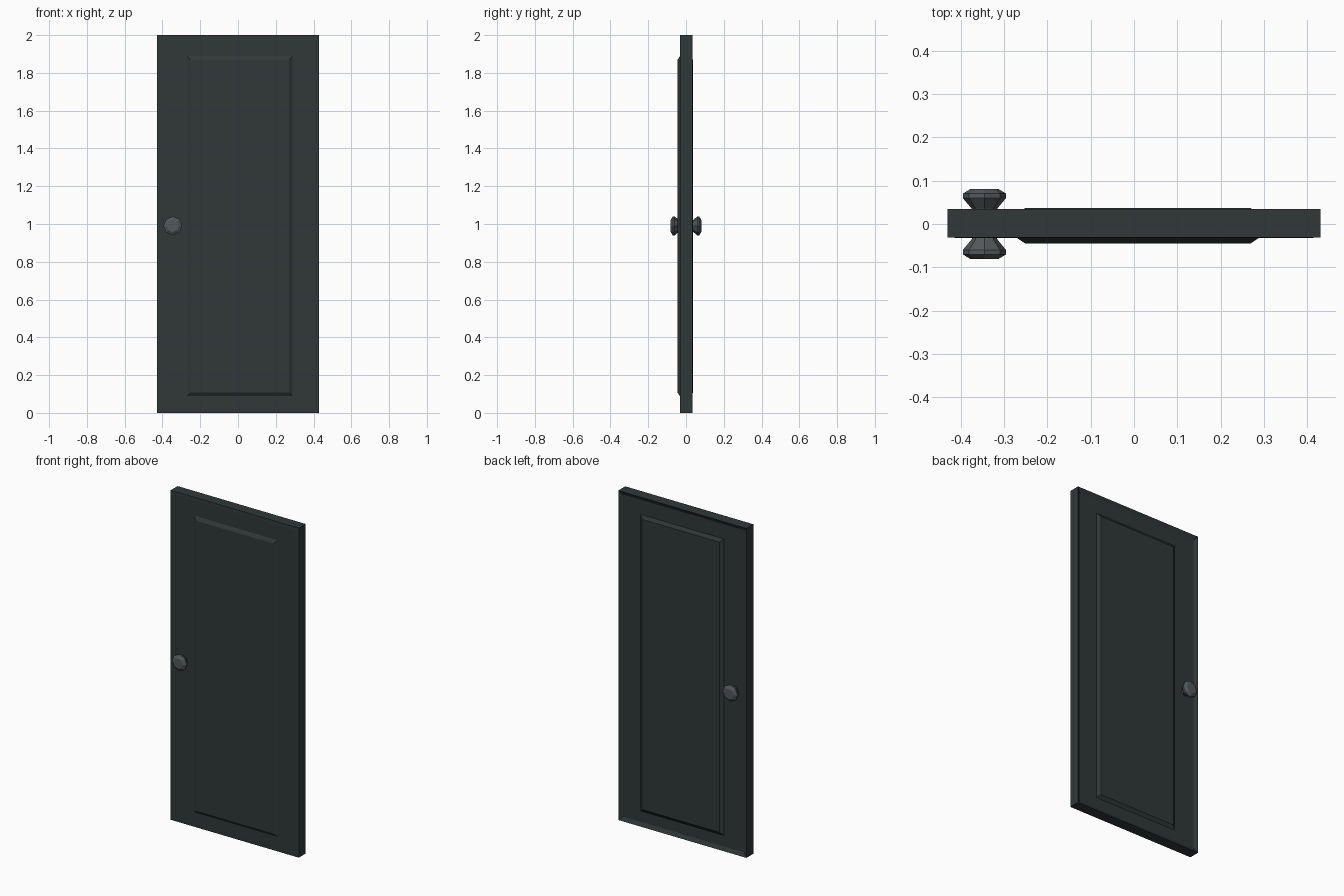
import bpy, bmesh, math
from mathutils import Vector, Matrix

if "Cube" in bpy.data.objects:
    bpy.data.objects.remove(bpy.data.objects["Cube"])


def material(name, rgb):
    m = bpy.data.materials.new(name)
    m.diffuse_color = (*rgb, 1)
    m.use_nodes = True
    m.node_tree.nodes["Principled BSDF"].inputs["Base Color"].default_value = m.diffuse_color
    return m


DOOR = material("dark green grey", (0.029, 0.040, 0.039))
METAL = material("metal grey", (0.085, 0.098, 0.104))


def finish(name, bm, mat):
    bmesh.ops.recalc_face_normals(bm, faces=bm.faces)
    me = bpy.data.meshes.new(name)
    bm.to_mesh(me)
    bm.free()
    me.materials.append(mat)
    ob = bpy.data.objects.new(name, me)
    bpy.context.collection.objects.link(ob)
    return ob


def box(x0, x1, y0, y1, z0, z1):
    bm = bmesh.new()
    bmesh.ops.create_cube(bm, size=1)
    for v in bm.verts:
        v.co = Vector(((x0 + x1) / 2 + v.co.x * (x1 - x0),
                       (y0 + y1) / 2 + v.co.y * (y1 - y0),
                       (z0 + z1) / 2 + v.co.z * (z1 - z0)))
    bm.normal_update()
    return bm


def inset_side(bm, side, thickness, shift):
    """Inset the face pointing along y=side and move it by shift in y."""
    face = next(f for f in bm.faces if f.normal.y * side > 0.9)
    bmesh.ops.inset_region(bm, faces=[face], thickness=thickness)
    for v in face.verts:
        v.co.y += shift
    bm.normal_update()


# Door leaf: the back is recessed inside a narrow rim, the front nearly flush
leaf = box(-0.43, 0.43, -0.031, 0.035, 0, 2)
inset_side(leaf, 1, 0.032, -0.012)
inset_side(leaf, -1, 0.032, -0.001)
finish("door_leaf", leaf, DOOR)

# Raised panels with sloping borders, front and back
for name, side, base, top in (("front_panel", -1, -0.031, -0.045),
                              ("back_panel", 1, 0.022, 0.037)):
    bm = box(-0.272, 0.29, min(base, 0), max(base, 0), 0.087, 1.89)
    inset_side(bm, side, 0.03, top - base)
    finish(name, bm, DOOR)

# Faceted knobs: a lathe profile of (radius, distance from door centre)
PROFILE = [(0.022, 0.018), (0.03, 0.036), (0.05, 0.06), (0.05, 0.07), (0.032, 0.081)]
SIDES = 8
for name, side in (("front_knob", -1), ("back_knob", 1)):
    bm = bmesh.new()
    rings = []
    for r, d in PROFILE:
        ring = []
        for i in range(SIDES):
            a = math.tau * i / SIDES
            ring.append(bm.verts.new((-0.345 + r * math.cos(a), side * d,
                                      0.99 + r * math.sin(a))))
        rings.append(ring)
    for a, b in zip(rings, rings[1:]):
        for i in range(SIDES):
            j = (i + 1) % SIDES
            bm.faces.new((a[i], a[j], b[j], b[i]))
    bm.faces.new(rings[0])
    bm.faces.new(rings[-1])
    finish(name, bm, METAL)
